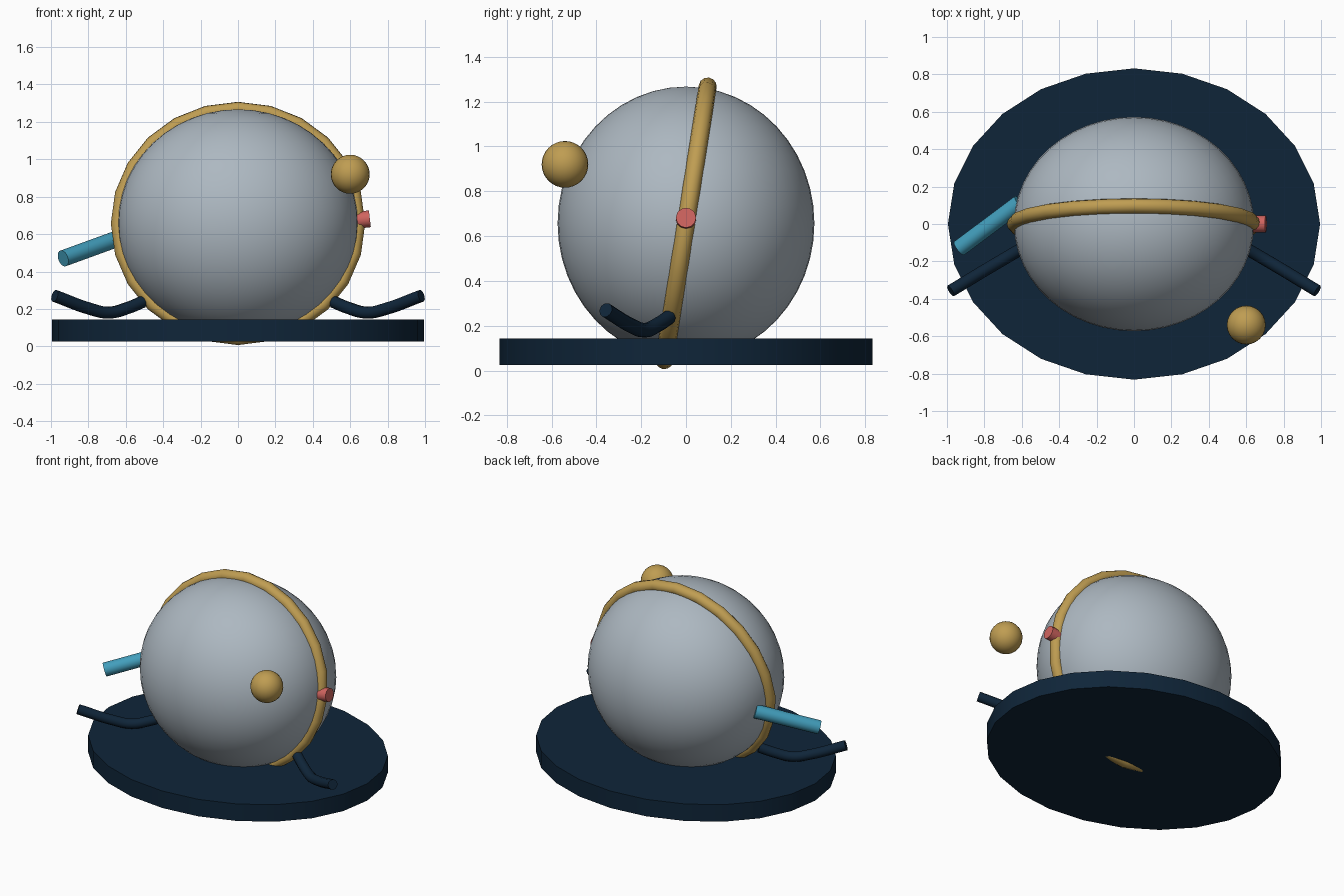
import bpy, math
from mathutils import Vector

if "Cube" in bpy.data.objects:
    bpy.data.objects.remove(bpy.data.objects["Cube"])


def material(name, rgb):
    # sRGB 0-255 to linear
    lin = [(c / 255 / 12.92) if c < 10 else ((c / 255 + 0.055) / 1.055) ** 2.4 for c in rgb]
    m = bpy.data.materials.new(name)
    m.diffuse_color = (*lin, 1)
    m.use_nodes = True
    m.node_tree.nodes["Principled BSDF"].inputs["Base Color"].default_value = m.diffuse_color
    return m


NAVY = material("navy", (15, 37, 57))
GREY = material("pale grey", (173, 184, 193))
GOLD = material("gold", (191, 157, 82))
TEAL = material("teal", (66, 158, 188))
RED = material("coral red", (208, 100, 95))


def finish(name, mat):
    ob = bpy.context.object
    ob.name = name
    ob.data.materials.clear()
    ob.data.materials.append(mat)
    bpy.ops.object.shade_smooth_by_angle(angle=math.radians(40))
    return ob


def ball(name, loc, radii, mat, segments, rings):
    bpy.ops.mesh.primitive_uv_sphere_add(segments=segments, ring_count=rings, radius=1, location=loc)
    bpy.context.object.scale = radii
    return finish(name, mat)


def rod(name, a, b, radius, mat, sides=16):
    a, b = Vector(a), Vector(b)
    bpy.ops.mesh.primitive_cylinder_add(vertices=sides, radius=radius, depth=(b - a).length,
                                        location=(a + b) / 2)
    bpy.context.object.rotation_euler = (b - a).to_track_quat('Z', 'Y').to_euler()
    return finish(name, mat)


def bent_pipe(name, points, radius, mat):
    cu = bpy.data.curves.new(name, 'CURVE')
    cu.dimensions = '3D'
    cu.bevel_depth = radius
    cu.bevel_resolution = 3
    cu.use_fill_caps = True
    cu.resolution_u = 5
    sp = cu.splines.new('BEZIER')
    sp.bezier_points.add(len(points) - 1)
    for bp, p in zip(sp.bezier_points, points):
        bp.co = p
        bp.handle_left_type = bp.handle_right_type = 'AUTO'
    ob = bpy.data.objects.new(name, cu)
    bpy.context.collection.objects.link(ob)
    bpy.ops.object.select_all(action='DESELECT')
    ob.select_set(True)
    bpy.context.view_layer.objects.active = ob
    bpy.ops.object.convert(target='MESH')
    return finish(name, mat)


CZ = 0.657  # height of the globe centre

# oval base plate
bpy.ops.mesh.primitive_cylinder_add(vertices=24, radius=1, depth=0.118, location=(0, 0, 0.085))
bpy.context.object.scale = (0.995, 0.832, 1)
finish("base_plate", NAVY)

# large body
ball("globe_body", (0, 0, CZ), (0.642, 0.573, 0.61), GREY, 48, 24)

# tilted ring around the body
bpy.ops.mesh.primitive_torus_add(major_segments=24, minor_segments=12, major_radius=0.64,
                                 minor_radius=0.04, location=(0, 0, CZ),
                                 rotation=(math.radians(81), 0, 0))
bpy.context.object.scale = (1, 0.968, 1)
finish("tilted_ring", GOLD)

# small floating ball
ball("small_ball", (0.6, -0.54, 0.92), (0.104,) * 3, GOLD, 24, 16)

# side stud on the ring
rod("side_stud", (0.62, 0, 0.672), (0.705, 0, 0.682), 0.045, RED, 12)

# side spout
rod("side_spout", (-0.61, 0.113, 0.588), (-0.935, -0.13, 0.47), 0.045, TEAL)

# mirrored bent pipes
for side, label in ((1, "right"), (-1, "left")):
    path = [(0.51, -0.075, 0.238), (0.59, -0.125, 0.205), (0.69, -0.184, 0.18),
            (0.79, -0.243, 0.2), (0.98, -0.358, 0.27)]
    bent_pipe(label + "_bent_pipe", [(side * x, y, z) for x, y, z in path], 0.033, NAVY)
